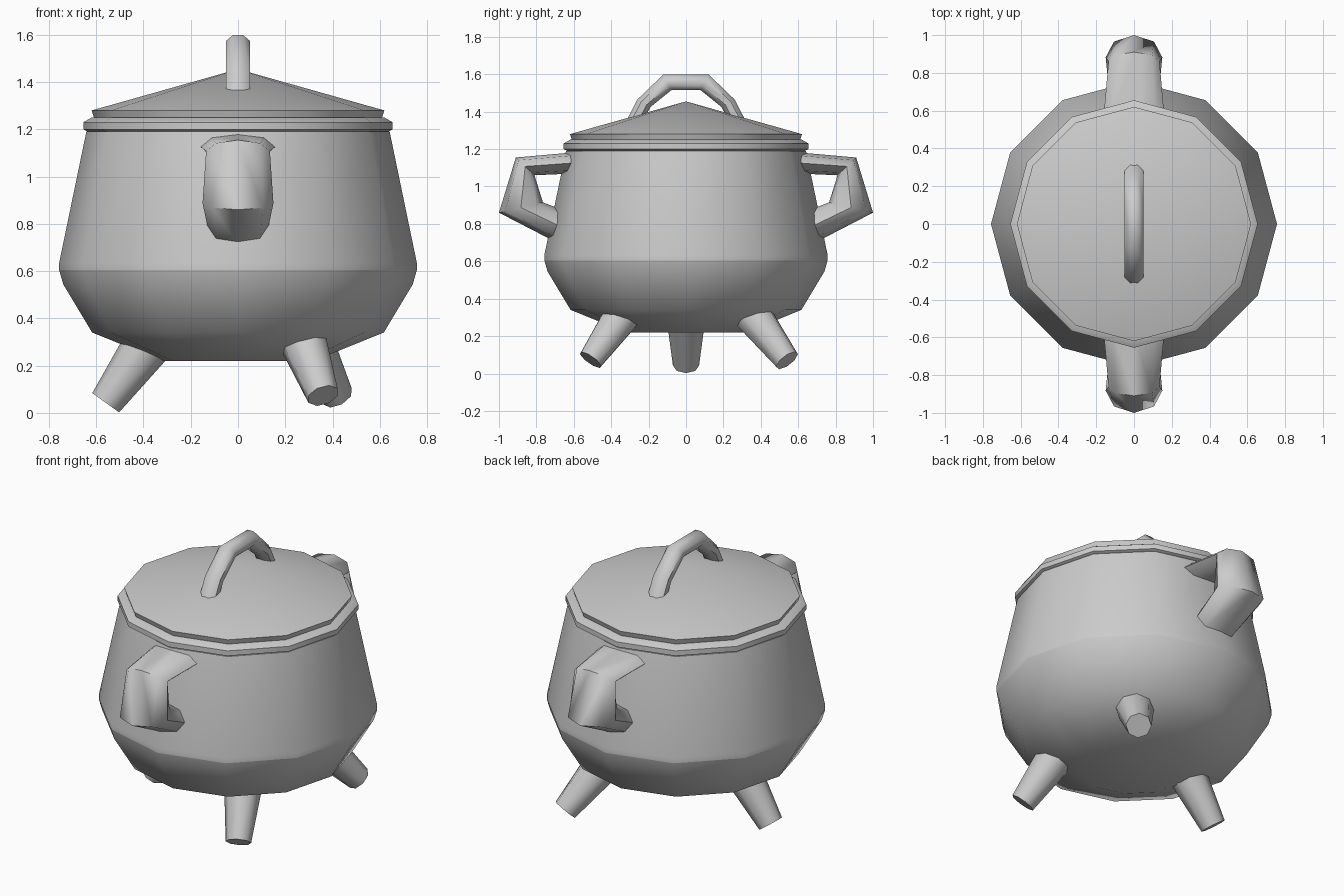
import bpy, bmesh, math
from mathutils import Vector

if "Cube" in bpy.data.objects:
    bpy.data.objects.remove(bpy.data.objects["Cube"])


def loft(name, rings, cap_start=True, cap_end=True, angle=50):
    """Skin a list of equally sized point rings into one object."""
    bm = bmesh.new()
    vs = [[bm.verts.new(p) for p in ring] for ring in rings]
    n = len(vs[0])
    for a, b in zip(vs, vs[1:]):
        for i in range(n):
            j = (i + 1) % n
            bm.faces.new((a[i], a[j], b[j], b[i]))
    if cap_start:
        bm.faces.new(vs[0][::-1])
    if cap_end:
        bm.faces.new(vs[-1])
    bmesh.ops.remove_doubles(bm, verts=bm.verts, dist=1e-5)
    bmesh.ops.recalc_face_normals(bm, faces=bm.faces)
    me = bpy.data.meshes.new(name)
    bm.to_mesh(me)
    bm.free()
    ob = bpy.data.objects.new(name, me)
    bpy.context.collection.objects.link(ob)
    bpy.ops.object.select_all(action='DESELECT')
    ob.select_set(True)
    bpy.context.view_layer.objects.active = ob
    bpy.ops.object.shade_smooth_by_angle(angle=math.radians(angle))
    return ob


def circle(r, z, n=12):
    return [(r * math.cos(math.tau * i / n), r * math.sin(math.tau * i / n), z)
            for i in range(n)]


def strap(name, stations, turn=0.0):
    """Eight-sided bar in the yz plane; station = outer yz, inner yz, half width."""
    k = 1 / math.cos(turn)
    rings = []
    for oy, oz, iy, iz, hw in stations:
        ring = []
        for i in range(8):
            t = math.tau * i / 8 + turn
            c, s = math.cos(t) * k, math.sin(t) * k
            ring.append((hw * s,
                         (oy + iy) / 2 + c * (oy - iy) / 2,
                         (oz + iz) / 2 + c * (oz - iz) / 2))
        rings.append(ring)
    return loft(name, rings)


# Pot: bowl below and tapering wall above, with a crisp shading seam between
bowl = [(0.32, 0.22), (0.617, 0.34), (0.74, 0.545), (0.757, 0.605)]
wall = [(0.757, 0.605), (0.757, 0.635), (0.642, 1.19)]
loft("pot_bowl", [circle(r, z) for r, z in bowl], cap_end=False, angle=40)
loft("pot_wall", [circle(r, z) for r, z in wall], cap_start=False, angle=40)

# Lid: stepped rim and low cone
rim = [(0.635, 1.19), (0.655, 1.20), (0.655, 1.23), (0.62, 1.25), (0.61, 1.25),
       (0.62, 1.28), (0.0, 1.455)]
loft("lid", [circle(r, z) for r, z in rim], cap_end=False, angle=32)

# Arched grip on the lid
half = [(0.335, 1.32, 0.25, 1.31, 0.05), (0.26, 1.465, 0.19, 1.425, 0.05),
        (0.12, 1.60, 0.078, 1.515, 0.05)]
other = [(-a, b, -c, d, w) for a, b, c, d, w in reversed(half)]
strap("lid_grip", half + other, turn=math.pi / 8)

# Side handles, mirrored front to back
handle = strap("side_handles", [
    (0.57, 1.185, 0.59, 1.07, 0.16), (0.91, 1.155, 0.81, 1.06, 0.135),
    (1.0, 0.86, 0.765, 0.915, 0.15), (0.71, 0.71, 0.66, 0.875, 0.13)])
mirror = handle.modifiers.new("mirror", 'MIRROR')
mirror.use_axis = (False, True, False)

# Three splayed, tapered legs
legs = {"left_leg": ((-0.56, 0, 0.043), (0.165, 0, 0.23)),
        "front_leg": ((0.36, -0.51, 0.073), (-0.08, 0.155, 0.22)),
        "back_leg": ((0.42, 0.54, 0.07), (-0.12, -0.175, 0.23))}
for name, (foot, axis) in legs.items():
    q = Vector(axis).to_track_quat('Z', 'Y')
    loft(name, [[Vector(foot) + q @ Vector(p) for p in circle(r, h, 8)]
                for r, h in ((0.07, 0), (0.105, 0.32))])
